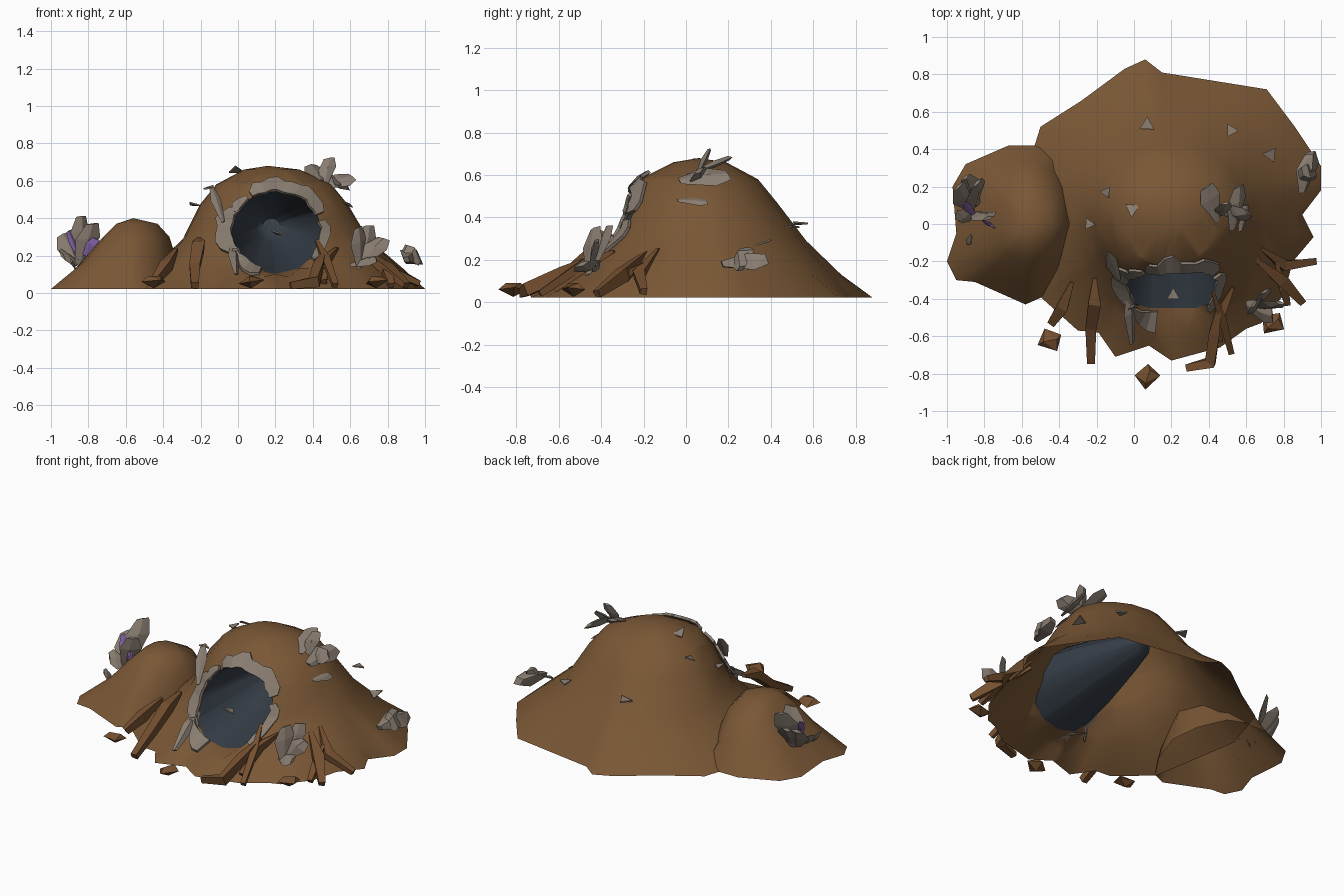
import bpy, bmesh, math, random
from mathutils import Vector
from mathutils.bvhtree import BVHTree

if "Cube" in bpy.data.objects:
    bpy.data.objects.remove(bpy.data.objects["Cube"])

random.seed(4)


def material(name, rgb):
    m = bpy.data.materials.new(name)
    m.diffuse_color = (*rgb, 1)
    m.use_nodes = True
    m.node_tree.nodes["Principled BSDF"].inputs["Base Color"].default_value = m.diffuse_color
    return m


EARTH = material("earth_brown", (0.192, 0.095, 0.036))
ROOT = material("root_brown", (0.175, 0.078, 0.029))
STONE = material("stone_grey", (0.25, 0.205, 0.165))
DARK = material("tunnel_dark_blue", (0.036, 0.047, 0.062))
PURPLE = material("crystal_purple", (0.22, 0.12, 0.36))


def finish(bm, name, mat, angle=None):
    bmesh.ops.recalc_face_normals(bm, faces=bm.faces)
    me = bpy.data.meshes.new(name)
    bm.to_mesh(me)
    bm.free()
    me.materials.append(mat)
    ob = bpy.data.objects.new(name, me)
    bpy.context.collection.objects.link(ob)
    if angle:
        bpy.ops.object.select_all(action='DESELECT')
        ob.select_set(True)
        bpy.context.view_layer.objects.active = ob
        bpy.ops.object.shade_smooth_by_angle(angle=math.radians(angle))
    return ob


def bridge(bm, a, b):
    for i in range(len(a)):
        j = (i + 1) % len(a)
        bm.faces.new((a[i], a[j], b[j], b[i]))


def mound(base, centre, rings, top):
    """Loft an irregular foot outline up through rings of (left, right, front, back, z, blend)."""
    bm = bmesh.new()
    cx, cy = centre
    loop = [bm.verts.new((x, y, 0.022)) for x, y in base]
    for l, r, f, b, z, blend in rings:
        new = []
        for x, y in base:
            a = math.atan2(y - cy, x - cx)
            c, s = math.cos(a), math.sin(a)
            px = cx + c * ((r - cx) if c > 0 else (cx - l))
            py = cy + s * ((b - cy) if s > 0 else (cy - f))
            new.append(bm.verts.new((px + (x - px) * blend, py + (y - py) * blend, z)))
        bridge(bm, loop, new)
        loop = new
    tip = bm.verts.new(top)
    for i in range(len(loop)):
        bm.faces.new((loop[i], loop[(i + 1) % len(loop)], tip))
    bmesh.ops.recalc_face_normals(bm, faces=bm.faces)
    return bm


# Main mound
foot = [(0.06, 0.88), (0.15, 0.81), (0.43, 0.765), (0.71, 0.72), (0.86, 0.52), (1.0, 0.31),
        (1.0, 0.18), (0.9, 0.05), (0.96, -0.07), (0.85, -0.2), (0.8, -0.38), (0.68, -0.53),
        (0.6, -0.56), (0.46, -0.66), (0.2, -0.73), (0.08, -0.65), (-0.1, -0.71),
        (-0.19, -0.58), (-0.3, -0.57), (-0.5, -0.39), (-0.55, -0.1), (-0.6, 0.2),
        (-0.5, 0.52), (-0.28, 0.66), (-0.05, 0.83)]
main = mound(foot, (0.18, 0.08),
             [(-0.42, 0.85, -0.46, 0.69, 0.13, 0.25), (-0.29, 0.69, -0.37, 0.56, 0.29, 0.03),
              (-0.21, 0.59, -0.29, 0.43, 0.47, 0), (-0.12, 0.5, -0.22, 0.34, 0.58, 0),
              (0.03, 0.33, -0.06, 0.19, 0.66, 0)], (0.16, 0.06, 0.68))
surface = BVHTree.FromBMesh(main)

# Cave opening: cut a twelve-sided hole through the front
HX, HZ, RX, RZ = 0.205, 0.325, 0.245, 0.222
LIP = -0.45


def hole_point(angle, f=1.0):
    return Vector((HX + RX * f * math.cos(angle), 0, HZ + RZ * f * math.sin(angle)))


planes = []
for i in range(12):
    p, q = hole_point(i * math.pi / 6), hole_point((i + 1) * math.pi / 6)
    d = q - p
    planes.append((p, Vector((d.z, 0, -d.x)).normalized()))
for p, n in planes:
    faces = [f for f in main.faces if f.calc_center_median().y < -0.02
             and any((v.co - Vector((HX, v.co.y, HZ))).length < 0.45 for v in f.verts)]
    geom = faces + list({e for f in faces for e in f.edges}) + list({v for f in faces for v in f.verts})
    bmesh.ops.bisect_plane(main, geom=geom, dist=1e-5, plane_co=p, plane_no=n)
inside = [f for f in main.faces if f.calc_center_median().y < -0.02
          and all((f.calc_center_median() - p).dot(n) < 1e-4 for p, n in planes)]
bmesh.ops.delete(main, geom=inside, context='FACES')
edge_pts = {v for e in main.edges if e.is_boundary for v in e.verts if v.co.z > 0.05}
for v in edge_pts:  # set the lower lip back into the slope
    v.co.y = max(v.co.y, LIP)
edge_pts = sorted((v.co.copy() for v in edge_pts),
                  key=lambda c: math.atan2((c.z - HZ) / RZ, (c.x - HX) / RX))
finish(main, "main_mound", EARTH, 50)

# Tunnel tapering back into the mound
bm = bmesh.new()
start, end = Vector((HX, -0.31, HZ)), Vector((0.18, 0.3, 0.355))
loop = [bm.verts.new(c) for c in edge_pts]
for t, s in ((0.3, 0.84), (0.65, 0.58), (0.92, 0.35), (1.0, 0.2)):
    new = [bm.verts.new(start.lerp(end, t) + (c - start) * s) for c in edge_pts]
    bridge(bm, loop, new)
    loop = new
bm.faces.new(loop)
finish(bm, "tunnel", DARK, 50)

# Stone rim patches lying on the mound around the opening
bm = bmesh.new()
for a0, a1, w in ((24, 122, 0.27), (128, 153, 0.17), (150, 208, 0.34), (205, 250, 0.2), (-40, 14, 0.18)):
    n = max(3, (a1 - a0) // 8)
    prev = None
    for i in range(n + 1):
        a = math.radians(a0 + (a1 - a0) * i / n)
        taper = 0.45 if i in (0, n) else random.uniform(0.7, 1.1)
        pair = []
        for f in (0.96 + random.uniform(-0.04, 0.03), 1 + w * taper):
            p = hole_point(a, f)
            hit = surface.ray_cast(Vector((p.x, -2, p.z)), Vector((0, 1, 0)))[0]
            if f < 1:
                hit.y = max(hit.y, LIP)
            pair.append(bm.verts.new(hit + Vector((0, -0.018, 0.006))))
        if prev:
            bm.faces.new((prev[0], prev[1], pair[1], pair[0]))
        prev = pair
rim = finish(bm, "cave_rim", STONE)
mod = rim.modifiers.new("thickness", 'SOLIDIFY')
mod.thickness, mod.offset = 0.016, 0

# Small mound on the left
foot2 = [(-0.5, 0.42), (-0.67, 0.42), (-0.9, 0.32), (-0.97, 0.2), (-0.95, -0.05), (-1.0, -0.2),
         (-0.95, -0.3), (-0.85, -0.31), (-0.58, -0.43), (-0.49, -0.39), (-0.39, -0.25),
         (-0.3, 0.0), (-0.32, 0.2), (-0.4, 0.38)]
bm = mound(foot2, (-0.58, 0.0),
           [(-0.82, -0.33, -0.29, 0.33, 0.17, 0.12), (-0.71, -0.37, -0.19, 0.24, 0.3, 0.05),
            (-0.65, -0.43, -0.12, 0.12, 0.37, 0)], (-0.56, -0.01, 0.4))
finish(bm, "small_mound", EARTH, 50)


def shard(bm, base, tip, width, thick=0.3, facing=(0.4, -0.5, 0.7)):
    """Flat blade, narrow at the foot and broad below a chipped end."""
    base, tip = Vector(base), Vector(tip)
    d = (tip - base).normalized()
    side = d.cross(Vector(facing) + Vector((random.uniform(-.3, .3), 0, 0))).normalized()
    up = d.cross(side)
    verts = []
    for t, s in ((0, 0.35), (0.65, 1.0), (1, 0.55)):
        c = base.lerp(tip, t)
        for u, v in ((1, 0), (0, 1), (-1, 0), (0, -1)):
            k = random.uniform(0.85, 1.15) * s * width / 2
            verts.append(bm.verts.new(c + side * u * k + up * v * k * thick + d * u * s * width * 0.2))
    bmesh.ops.convex_hull(bm, input=verts)


def shards(name, mat, items):
    bm = bmesh.new()
    for it in items:
        shard(bm, *it)
    finish(bm, name, mat)


# Stone shard clusters
shards("crown_stones", STONE, [
    ((0.44, 0.01, 0.6), (0.39, 0.2, 0.68), 0.12), ((0.53, -0.03, 0.57), (0.56, 0.2, 0.6), 0.13),
    ((0.46, 0.05, 0.57), (0.61, 0.06, 0.62), 0.13), ((0.46, 0.04, 0.57), (0.49, 0.11, 0.72), 0.1)])
shards("left_stones", STONE, [
    ((-0.85, 0.1, 0.15), (-0.84, 0.22, 0.41), 0.13), ((-0.86, 0.08, 0.15), (-0.94, 0.2, 0.31), 0.13),
    ((-0.85, 0.06, 0.15), (-0.78, 0.03, 0.37), 0.12), ((-0.86, 0.08, 0.17), (-0.94, 0.02, 0.2), 0.11),
    ((-0.84, 0.1, 0.16), (-0.9, 0.25, 0.33), 0.12), ((-0.87, -0.06, 0.13), (-0.89, -0.11, 0.17), 0.06)])
shards("purple_crystals", PURPLE, [
    ((-0.85, 0.05, 0.18), (-0.91, 0.11, 0.33), 0.05), ((-0.82, 0.03, 0.2), (-0.76, -0.01, 0.29), 0.08)])
shards("front_right_stones", STONE, [
    ((0.65, -0.46, 0.13), (0.64, -0.43, 0.35), 0.11), ((0.66, -0.45, 0.16), (0.78, -0.42, 0.29), 0.12),
    ((0.6, -0.43, 0.15), (0.74, -0.49, 0.18), 0.12), ((0.67, -0.43, 0.17), (0.7, -0.36, 0.36), 0.1)])
shards("right_stone", STONE, [
    ((0.9, 0.17, 0.18), (0.94, 0.38, 0.2), 0.13, 0.8), ((0.97, 0.26, 0.16), (0.89, 0.27, 0.24), 0.12, 0.7)])
shards("front_left_stones", STONE, [
    ((-0.01, -0.64, 0.1), (-0.03, -0.38, 0.25), 0.07, 0.6), ((-0.02, -0.48, 0.12), (-0.01, -0.44, 0.24), 0.07),
    ((-0.08, -0.3, 0.38), (-0.14, -0.16, 0.56), 0.06), ((0.02, -0.42, 0.13), (0.1, -0.5, 0.13), 0.06)])
shards("side_stone", STONE, [((0.57, -0.04, 0.48), (0.6, 0.1, 0.47), 0.06)])

# Loose stone chips
bm = bmesh.new()
for x, y, z, r in ((0.07, 0.53, 0.36, 0.045), (0.52, 0.5, 0.35, 0.04), (0.73, 0.37, 0.28, 0.045),
                   (-0.15, 0.17, 0.56, 0.035), (-0.24, 0, 0.47, 0.035), (-0.01, 0.08, 0.66, 0.045),
                   (0.21, -0.38, 0.32, 0.04)):
    a = random.uniform(0, 6)
    ring = [Vector((x + r * math.cos(a + k * 2.1), y + r * math.sin(a + k * 2.1),
                    z + random.uniform(-0.4, 0.4) * r)) for k in range(3)]
    bmesh.ops.convex_hull(bm, input=[bm.verts.new(p + Vector((0, 0, h))) for p in ring for h in (0, 0.008)])
finish(bm, "stone_chips", STONE)


# Bent tapering roots
def root(i, pts, width):
    bm = bmesh.new()
    pts = [Vector(p) for p in pts]
    loop = None
    for k, p in enumerate(pts):
        d = (pts[min(k + 1, len(pts) - 1)] - pts[max(k - 1, 0)]).normalized()
        side = d.cross(Vector((0, 0, 1))).normalized()
        up = side.cross(d)
        w = width * (0.35 if k == 0 else random.uniform(0.9, 1.2) if k < len(pts) - 1 else 0.7) / 2
        new = [bm.verts.new(p + side * u * w + up * v * w) for u, v in ((1, .8), (-1, 1), (-.8, -1), (1, -.7))]
        if loop:
            bridge(bm, loop, new)
        else:
            bm.faces.new(new)
        loop = new
    bm.faces.new(loop)
    finish(bm, f"root_{i}", ROOT)


for i, (pts, w) in enumerate([
        ([(-0.21, -0.29, 0.29), (-0.21, -0.42, 0.25), (-0.23, -0.55, 0.14), (-0.23, -0.74, 0.04)], 0.06),
        ([(-0.33, -0.31, 0.23), (-0.38, -0.44, 0.15), (-0.44, -0.53, 0.07)], 0.06),
        ([(0.46, -0.42, 0.22), (0.43, -0.58, 0.14), (0.41, -0.74, 0.06), (0.28, -0.77, 0.04)], 0.055),
        ([(0.42, -0.36, 0.28), (0.47, -0.5, 0.17), (0.52, -0.69, 0.04)], 0.045),
        ([(0.68, -0.13, 0.25), (0.8, -0.22, 0.13), (0.97, -0.2, 0.05)], 0.05),
        ([(0.64, -0.18, 0.24), (0.79, -0.3, 0.13), (0.9, -0.42, 0.04)], 0.055),
        ([(0.76, -0.2, 0.18), (0.8, -0.34, 0.1), (0.82, -0.43, 0.04)], 0.045),
        ([(0.53, -0.34, 0.24), (0.47, -0.46, 0.18), (0.46, -0.62, 0.06)], 0.045)]):
    root(i + 1, pts, w)

# Earth clods scattered in front
for i, (x, y, a) in enumerate([(-0.45, -0.62, -0.3), (0.07, -0.815, 0.75), (0.74, -0.53, 0.2)]):
    bm = bmesh.new()
    u, v = Vector((math.cos(a), math.sin(a), 0)), Vector((-math.sin(a), math.cos(a), 0))
    c = Vector((x, y, 0.06))
    pts = [c + u * p + v * q + Vector((0, 0, h)) for p, q, h in
           ((-.055, -.045, 0), (.055, -.045, .01), (.05, .045, 0), (-.045, .05, -.01),
            (-.03, -.02, .03), (.035, .015, .03), (0, 0, -.035))]
    bmesh.ops.convex_hull(bm, input=[bm.verts.new(p) for p in pts])
    finish(bm, f"clod_{i + 1}", ROOT)
